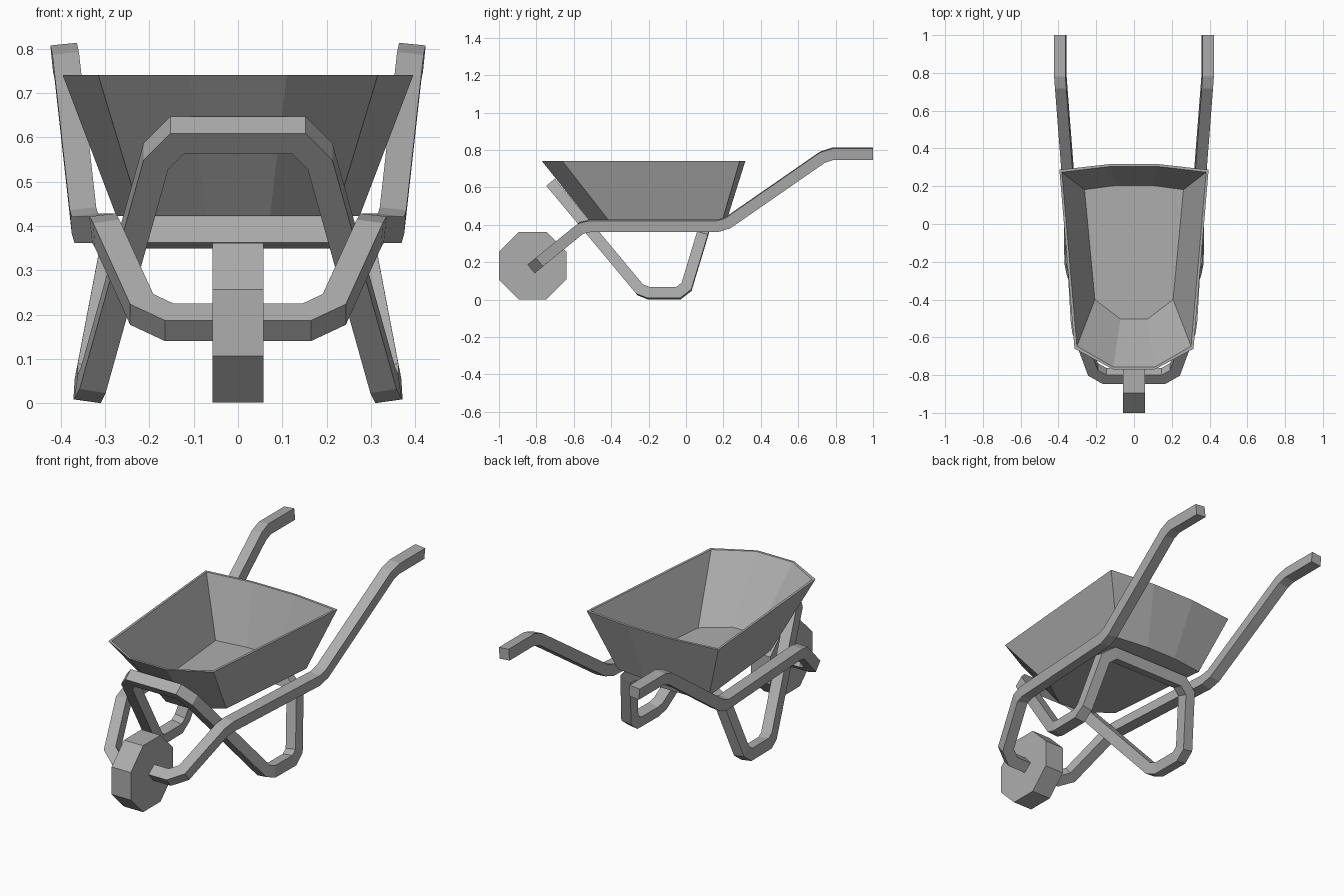
import bpy, bmesh, math
from mathutils import Vector, Matrix

if "Cube" in bpy.data.objects:
    bpy.data.objects.remove(bpy.data.objects["Cube"], do_unlink=True)

grey = bpy.data.materials.new("plain grey")
grey.use_nodes = True
colour = (0.42, 0.42, 0.42, 1)
grey.diffuse_color = colour
grey.node_tree.nodes["Principled BSDF"].inputs["Base Color"].default_value = colour


def add_object(name, bm):
    bmesh.ops.recalc_face_normals(bm, faces=bm.faces)
    mesh = bpy.data.meshes.new(name)
    bm.to_mesh(mesh)
    bm.free()
    mesh.materials.append(grey)
    obj = bpy.data.objects.new(name, mesh)
    bpy.context.collection.objects.link(obj)
    return obj


def bridge(bm, a, b):
    n = len(a)
    for i in range(n):
        bm.faces.new((a[i], a[(i + 1) % n], b[(i + 1) % n], b[i]))


def square_tube(name, path, half=0.03, closed=False):
    """Mitred square tube from the centre line outwards, mirrored in x."""
    pts = [Vector(p) for p in path]
    arm = pts[3] - pts[1]
    u = Vector((0, arm.y, arm.z)).normalized() * half
    v = Vector((0, -u.z, u.y))
    ring = [pts[0] + s * u + t * v for s, t in ((1, 1), (-1, 1), (-1, -1), (1, -1))]
    bm = bmesh.new()
    prev = [bm.verts.new(c) for c in ring]
    for i in range(1, len(pts)):
        d = (pts[i] - pts[i - 1]).normalized()
        if i + 1 < len(pts):
            plane = d + (pts[i + 1] - pts[i]).normalized()
        else:
            plane = d
        # slide each corner along the segment onto the mitre plane
        ring = [c + d * ((pts[i] - c).dot(plane) / d.dot(plane)) for c in ring]
        verts = [bm.verts.new(c) for c in ring]
        bridge(bm, prev, verts)
        prev = verts
    if not closed:
        bm.faces.new(prev)
    obj = add_object(name, bm)
    mirror = obj.modifiers.new("mirror", "MIRROR")
    mirror.use_clip = True
    mirror.merge_threshold = 0.001
    return obj


# Handles, side rails and axle: one continuous tube
square_tube("handle_frame", [
    (0, -0.805, 0.183), (0.155, -0.805, 0.183), (0.217, -0.77, 0.212),
    (0.295, -0.56, 0.383), (0.302, -0.51, 0.395), (0.342, 0.17, 0.395),
    (0.347, 0.225, 0.412), (0.386, 0.73, 0.762), (0.39, 0.785, 0.78),
    (0.39, 1.0, 0.78)])

# Front brace, legs, feet and rear crossbar: one closed loop
square_tube("leg_loop", [
    (0, -0.705, 0.605), (0.137, -0.705, 0.605), (0.185, -0.665, 0.557),
    (0.326, -0.245, 0.053), (0.335, -0.2, 0.035), (0.337, -0.04, 0.035),
    (0.335, 0.003, 0.068), (0.283, 0.085, 0.34), (0.225, 0.098, 0.385),
    (0, 0.098, 0.385)], closed=True)

# Wheel
bm = bmesh.new()
bmesh.ops.create_cone(bm, cap_ends=True, segments=8, depth=0.115,
                      radius1=0.18 / math.cos(math.pi / 8),
                      radius2=0.18 / math.cos(math.pi / 8))
turn = Matrix.Rotation(math.pi / 2, 4, "Y") @ Matrix.Rotation(math.pi / 8, 4, "Z")
bmesh.ops.transform(bm, verts=bm.verts, matrix=Matrix.Translation((0, -0.82, 0.182)) @ turn)
add_object("wheel", bm)

# Tray: eight-sided basin with thin walls
rim = [(0.395, 0.287), (0.13, 0.317), (0.315, -0.66), (0.11, -0.77)]
floor = [(0.262, 0.182), (0.09, 0.205), (0.207, -0.4), (0.072, -0.503)]


def outline(bm, corners, z, inset):
    (bx, by), (cx, cy), (fx, fy), (gx, gy) = corners
    right = [(gx, gy + inset), (fx - inset, fy + inset),
             (bx - inset, by - inset), (cx, cy - inset)]
    loop = right + [(-x, y) for x, y in reversed(right)]
    return [bm.verts.new((x, y, z)) for x, y in loop]


bm = bmesh.new()
loops = [outline(bm, floor, 0.422, -0.012), outline(bm, rim, 0.74, 0),
         outline(bm, rim, 0.74, 0.013), outline(bm, floor, 0.436, 0)]
for lower, upper in zip(loops, loops[1:]):
    bridge(bm, lower, upper)
bm.faces.new(loops[0])
bm.faces.new(loops[-1])
add_object("tray", bm)
